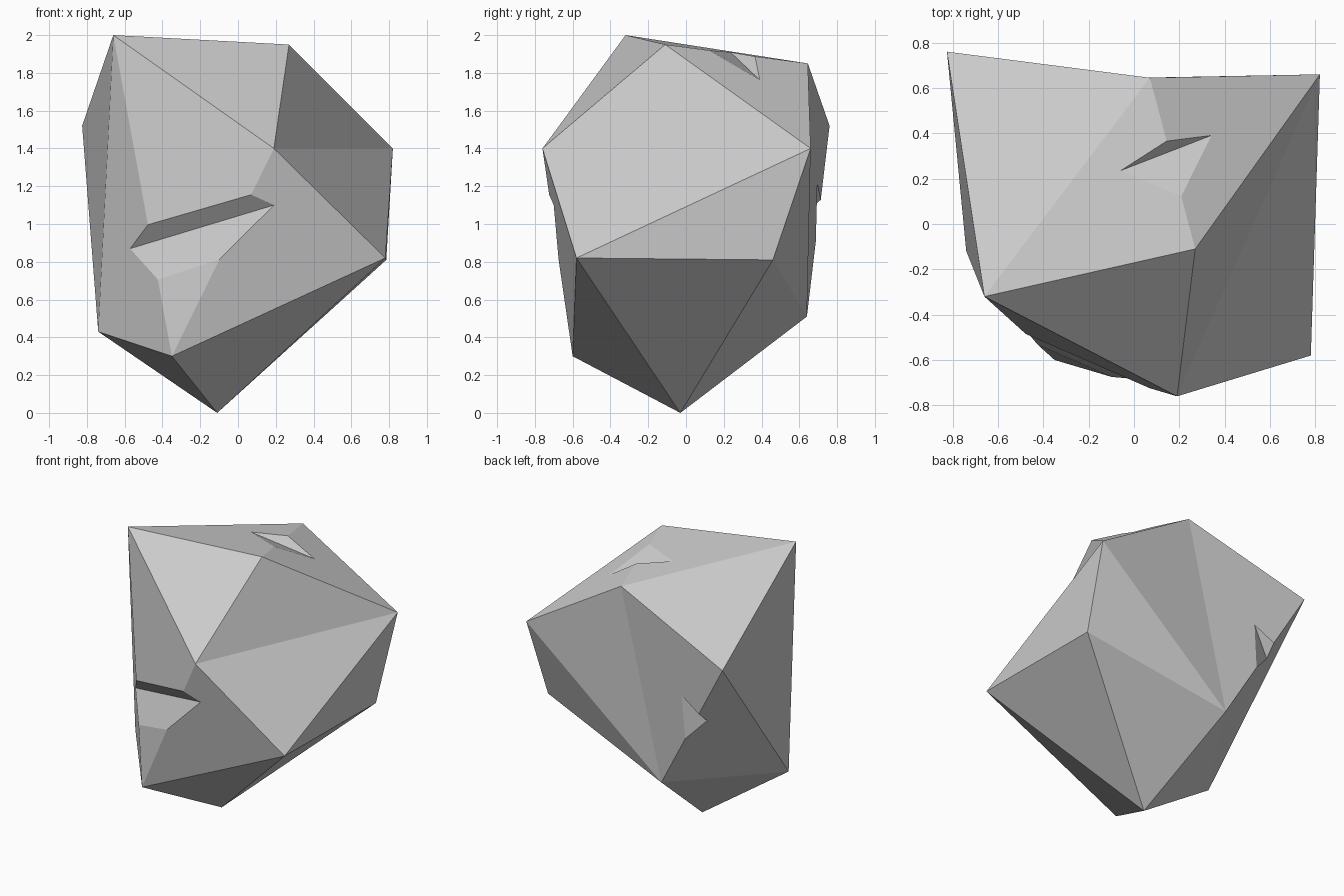
import bpy
import bmesh
from mathutils import Vector

cube = bpy.data.objects.get("Cube")
if cube:
    bpy.data.objects.remove(cube, do_unlink=True)

# Single stone colour
stone = bpy.data.materials.new("stone_grey")
stone.use_nodes = True
stone_colour = (0.6, 0.6, 0.6, 1)
stone.diffuse_color = stone_colour
stone.node_tree.nodes["Principled BSDF"].inputs["Base Color"].default_value = stone_colour


def make_object(name, points, faces):
    """Build a closed flat-shaded mesh; each face is a sequence of point keys."""
    bm = bmesh.new()
    verts = {key: bm.verts.new(co) for key, co in points.items()}
    for face in faces:
        bm.faces.new([verts[key] for key in face])
    bmesh.ops.recalc_face_normals(bm, faces=bm.faces)
    mesh = bpy.data.meshes.new(name)
    bm.to_mesh(mesh)
    bm.free()
    mesh.materials.append(stone)
    obj = bpy.data.objects.new(name, mesh)
    bpy.context.collection.objects.link(obj)
    return obj


# Faceted boulder: a bottom tip, a lower ring, an upper ring and the crown
corners = {
    "A": (-0.11, -0.03, 0),
    "B": (-0.66, -0.32, 2.0),
    "C": (0.27, -0.11, 1.95),
    "D": (0.19, -0.76, 1.4),
    "E": (0.82, 0.66, 1.4),
    "F": (0.78, -0.58, 0.82),
    "G": (0.785, 0.46, 0.81),
    "H": (-0.35, -0.6, 0.3),
    "I": (-0.74, -0.12, 0.43),
    "J": (-0.825, 0.76, 1.52),
    "K": (0.07, 0.645, 1.85),
    "L": (-0.25, 0.64, 0.51),
}
crown = ["BCD", "CDE", "CKE", "BCK", "BJK"]
sides = ["BIJ", "BIH", "BHD", "DEF", "DHF", "JKL", "JLI", "EKL", "ELG", "EFG"]
underside = ["AFH", "AHI", "AIL", "ALG", "AGF"]
boulder = make_object("boulder", corners, crown + sides + underside)


def cut_notch(name, tip_a, tip_b, upper, lower):
    """Carve a V groove whose floor runs between two tips on the surface."""
    a, b = Vector(tip_a), Vector(tip_b)
    middle, overrun = (a + b) / 2, (b - a) * 0.2
    wall_up = (Vector(upper) - middle) * 2
    wall_down = (Vector(lower) - middle) * 2
    a, b = a - overrun, b + overrun
    prism = {"a": a, "b": b, "u": a + wall_up, "v": b + wall_up,
             "l": a + wall_down, "m": b + wall_down}
    cutter = make_object(name, prism, ["abvu", "abml", "uvml", "aul", "bvm"])
    cutter.hide_render = True

    carve = boulder.modifiers.new(name, "BOOLEAN")
    carve.operation = "DIFFERENCE"
    carve.solver = "EXACT"
    carve.object = cutter
    bpy.context.view_layer.objects.active = boulder
    bpy.ops.object.modifier_apply(modifier=carve.name)
    bpy.data.objects.remove(cutter, do_unlink=True)


# Chips: a wide one in front, one on the crown ridge, one on the back edge
cut_notch("front_notch", (-0.57, -0.36, 0.87), (0.19, -0.7, 1.1),
          (-0.2, -0.605, 1.075), (-0.262, -0.603, 0.76))
cut_notch("crown_notch", (-0.06, 0.235, 1.91), (0.34, 0.39, 1.763),
          (0.143, 0.365, 1.887), (0.21, 0.12, 1.92))
cut_notch("back_notch", (-0.44, 0.7, 1.23), (-0.61, 0.63, 1.05),
          (-0.6, 0.714, 1.13), (-0.476, 0.687, 0.907))

for polygon in boulder.data.polygons:
    polygon.use_smooth = False
